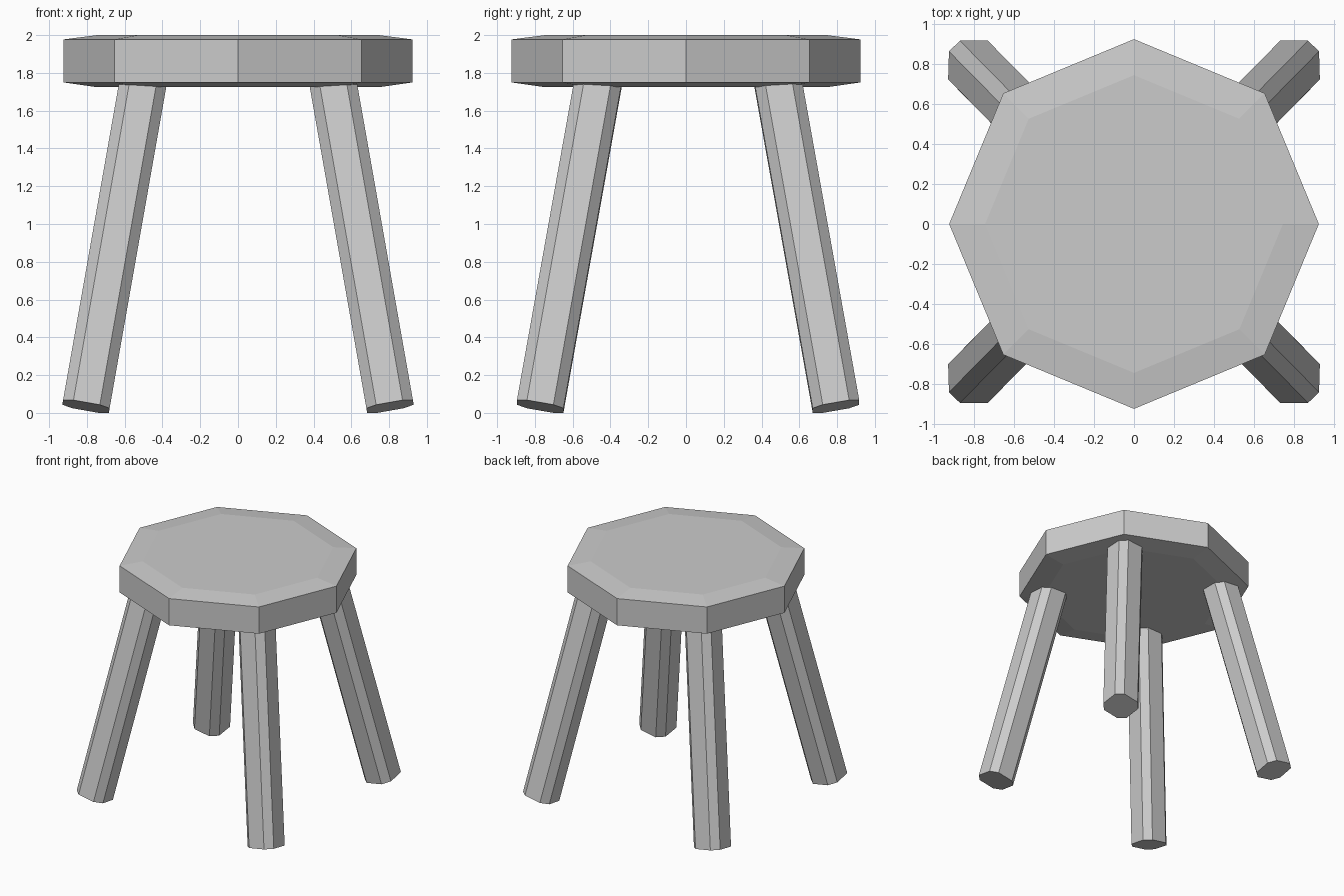
import bpy, bmesh
from math import cos, sin, pi, radians
from mathutils import Matrix, Vector, Euler

if "Cube" in bpy.data.objects:
    bpy.data.objects.remove(bpy.data.objects["Cube"])


def make_object(name, rings):
    """Skin a stack of equal-count rings and cap both ends."""
    bm = bmesh.new()
    loops = [[bm.verts.new(p) for p in ring] for ring in rings]
    n = len(loops[0])
    for low, high in zip(loops, loops[1:]):
        for i in range(n):
            j = (i + 1) % n
            bm.faces.new((low[i], low[j], high[j], high[i]))
    bm.faces.new(loops[0][::-1])
    bm.faces.new(loops[-1])
    bmesh.ops.recalc_face_normals(bm, faces=bm.faces)
    mesh = bpy.data.meshes.new(name)
    bm.to_mesh(mesh)
    bm.free()
    obj = bpy.data.objects.new(name, mesh)
    bpy.context.collection.objects.link(obj)
    return obj


# Seat: octagonal slab with shallow sloped rims above and below
def octagon(r, z):
    return [(r * cos(i * pi / 4), r * sin(i * pi / 4), z) for i in range(8)]


make_object("seat", [octagon(r, z) for r, z in
                     ((0.745, 1.724), (0.925, 1.75), (0.925, 1.977), (0.745, 2.0))])

# Legs: square posts with chamfered corners, splayed outward at the foot
HALF, FLAT, LENGTH, TILT = 0.125, 0.071, 1.81, radians(10)


def post_section(z):
    h, f = HALF, FLAT
    return [(h, -f, z), (h, f, z), (f, h, z), (-f, h, z),
            (-h, f, z), (-h, -f, z), (-f, -h, z), (f, -h, z)]


for name, sx, sy, foot_y in (("front_left_leg", -1, -1, -0.772),
                             ("front_right_leg", 1, -1, -0.772),
                             ("back_left_leg", -1, 1, 0.794),
                             ("back_right_leg", 1, 1, 0.794)):
    leg = make_object(name, [post_section(0), post_section(LENGTH)])
    turn = Euler((sy * TILT, -sx * TILT, 0)).to_matrix().to_4x4()
    leg.data.transform(Matrix.Translation(Vector((sx * 0.805, foot_y, 0.034))) @ turn)
